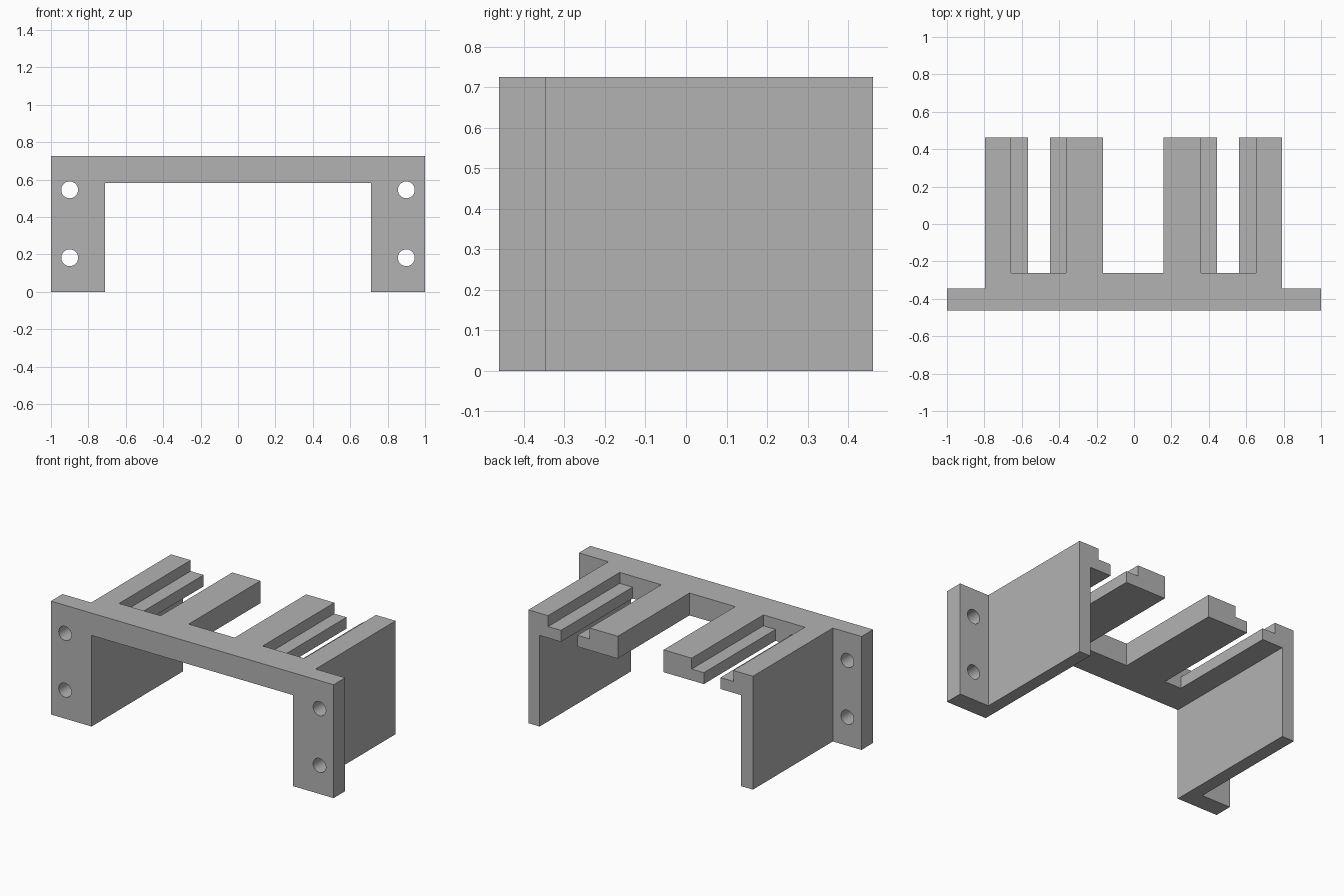
import bpy
import bmesh
from math import radians
from mathutils import Matrix

cube = bpy.data.objects.get("Cube")
if cube:
    bpy.data.objects.remove(cube, do_unlink=True)

grey = bpy.data.materials.new("plain grey")
grey.use_nodes = True
colour = (0.45, 0.45, 0.45, 1)
grey.diffuse_color = colour
grey.node_tree.nodes["Principled BSDF"].inputs["Base Color"].default_value = colour

FRONT, BACK, TOP = -0.462, 0.462, 0.725
DECK_BOTTOM, LEDGE_TOP = 0.582, 0.655
FLANGE_BACK, SLOT_FRONT = -0.345, -0.262
LEG_INNER = 0.712
SHIFT = -0.003      # the rails sit slightly off centre
OVER = 0.1          # how far cutters overshoot


def make_object(name, bm):
    bmesh.ops.recalc_face_normals(bm, faces=bm.faces[:])
    mesh = bpy.data.meshes.new(name)
    bm.to_mesh(mesh)
    bm.free()
    obj = bpy.data.objects.new(name, mesh)
    bpy.context.collection.objects.link(obj)
    mesh.materials.append(grey)
    return obj


def box(name, x, y, z):
    bm = bmesh.new()
    bmesh.ops.create_cube(bm, size=1)
    for v in bm.verts:
        for axis, (low, high) in enumerate((x, y, z)):
            v.co[axis] = low if v.co[axis] < 0 else high
    return make_object(name, bm)


def hole(name, x, z):
    bm = bmesh.new()
    turn = Matrix.Translation((x, FRONT, z)) @ Matrix.Rotation(radians(90), 4, 'X')
    bmesh.ops.create_cone(bm, cap_ends=True, segments=32, radius1=0.045,
                          radius2=0.045, depth=0.5, matrix=turn)
    return make_object(name, bm)


def cut(target, cutter):
    mod = target.modifiers.new(cutter.name, 'BOOLEAN')
    mod.operation = 'DIFFERENCE'
    mod.solver = 'EXACT'
    mod.object = cutter
    bpy.context.view_layer.objects.active = target
    bpy.ops.object.modifier_apply(modifier=mod.name)
    bpy.data.objects.remove(cutter, do_unlink=True)


# Bracket: a portal profile extruded from front to back
profile = [(-1, 0), (-LEG_INNER, 0), (-LEG_INNER, DECK_BOTTOM),
           (LEG_INNER, DECK_BOTTOM), (LEG_INNER, 0), (1, 0), (1, TOP), (-1, TOP)]
bm = bmesh.new()
face = bm.faces.new([bm.verts.new((x, FRONT, z)) for x, z in profile])
ext = bmesh.ops.extrude_face_region(bm, geom=[face])
bmesh.ops.translate(bm, vec=(0, BACK - FRONT, 0),
                    verts=[g for g in ext["geom"] if isinstance(g, bmesh.types.BMVert)])
bracket = make_object("mounting_bracket", bm)

# Centre slot between the two inner rails
slot_y = (SLOT_FRONT, BACK + OVER)
cut(bracket, box("centre_slot", (SHIFT - 0.162, SHIFT + 0.162), slot_y,
                 (DECK_BOTTOM - OVER, TOP + OVER)))

for side in (-1, 1):
    def span(a, b, shift=SHIFT):
        return sorted((side * a + shift, side * b + shift))

    # Trim behind the front flange to leave the side wall
    cut(bracket, box("flange_trim", span(0.794, 1.2), (FLANGE_BACK, BACK + OVER),
                     (-OVER, TOP + OVER)))
    # Wide upper slot leaves ledges, narrow slot goes right through
    cut(bracket, box("upper_slot", span(0.361, 0.655), slot_y, (LEDGE_TOP, TOP + OVER)))
    cut(bracket, box("through_slot", span(0.447, 0.564), slot_y,
                     (DECK_BOTTOM - OVER, TOP + OVER)))
    # Screw holes in the flange
    for z in (0.182, 0.545):
        cut(bracket, hole("screw_hole", side * 0.9, z))

bpy.ops.object.select_all(action='DESELECT')
bracket.select_set(True)
bpy.context.view_layer.objects.active = bracket
bpy.ops.object.shade_smooth_by_angle(angle=radians(30))
